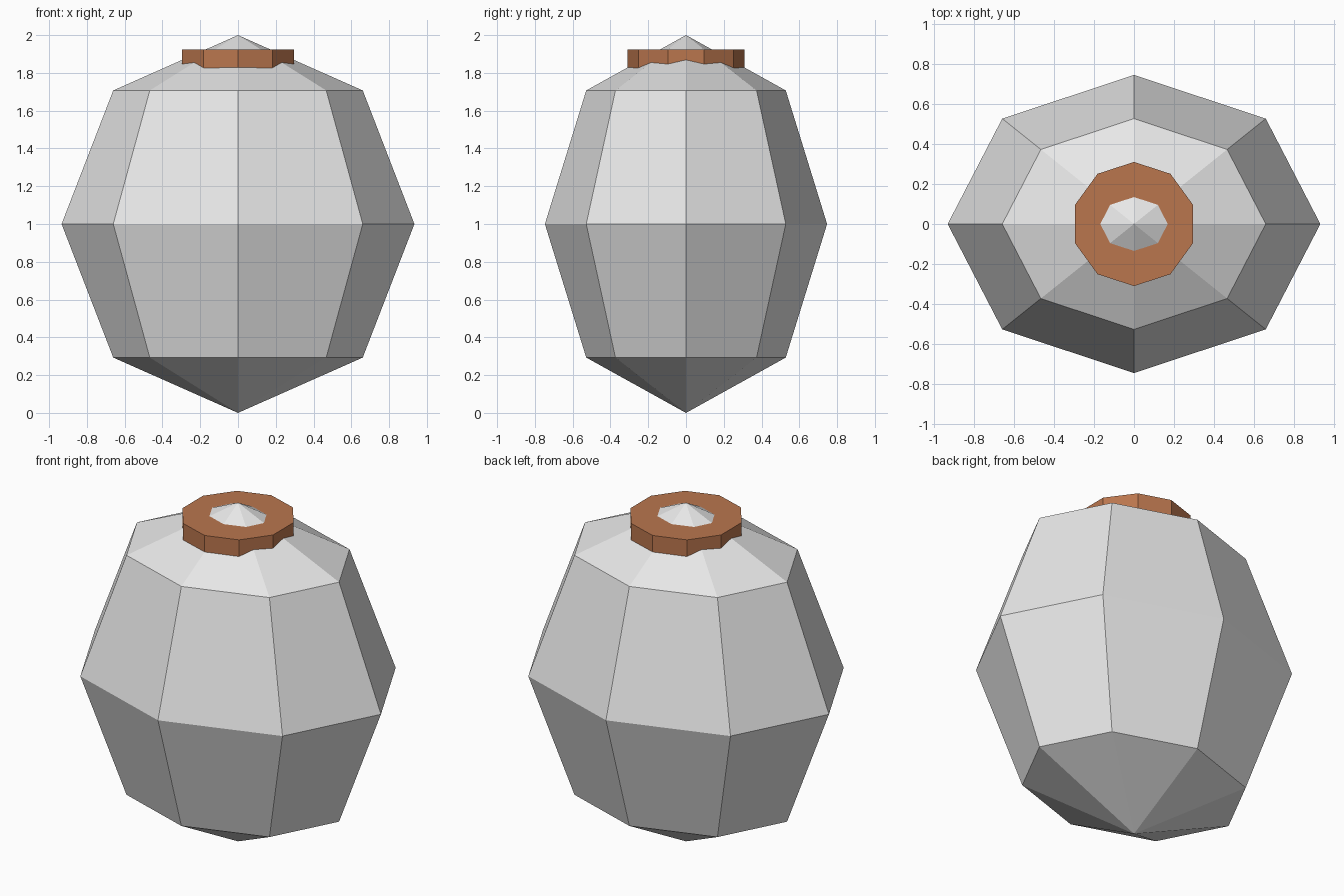
import bpy

if "Cube" in bpy.data.objects:
    bpy.data.objects.remove(bpy.data.objects["Cube"])


def make_material(name, colour):
    mat = bpy.data.materials.new(name)
    mat.diffuse_color = (*colour, 1.0)
    mat.use_nodes = True
    mat.node_tree.nodes["Principled BSDF"].inputs["Base Color"].default_value = mat.diffuse_color
    return mat


def finish(name, mat):
    obj = bpy.context.object
    obj.name = name
    obj.data.materials.append(mat)
    bpy.ops.object.transform_apply(location=False, rotation=False, scale=True)
    bpy.ops.object.shade_flat()
    return obj


grey = make_material("light grey", (0.8, 0.8, 0.8))
brown = make_material("warm brown", (0.49, 0.18, 0.076))

# Faceted egg-shaped body, wider across x than y
bpy.ops.mesh.primitive_uv_sphere_add(segments=8, ring_count=4, radius=1, location=(0, 0, 1))
bpy.context.object.scale = (0.934, 0.747, 1.0)
finish("body", grey)

# Ten-sided collar sunk into the top, with the body's tip poking through
top, bottom = 1.925, 1.775
bpy.ops.mesh.primitive_cylinder_add(vertices=10, radius=0.311, depth=top - bottom,
                                    location=(0, 0, (top + bottom) / 2))
finish("collar", brown)
